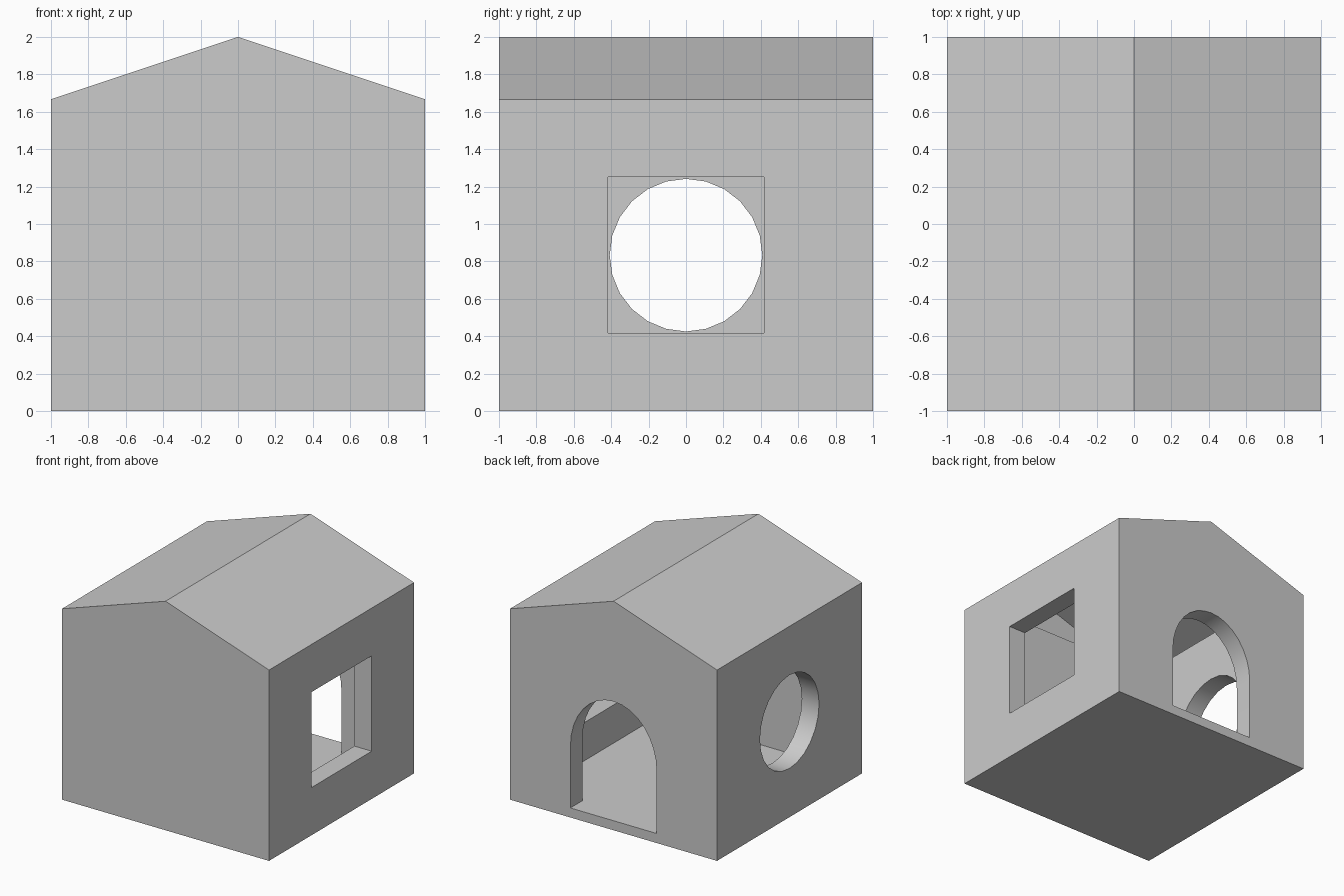
import bpy, bmesh, math
from mathutils import Vector

cube = bpy.data.objects.get("Cube")
if cube:
    bpy.data.objects.remove(cube, do_unlink=True)

WALL, FLOOR, EAVE, RIDGE = 1 / 6, 1 / 12, 5 / 3, 2.0
OPEN = 5 / 12          # half width of the openings
MID = 5 / 6            # height of the window centres

grey = bpy.data.materials.new("plain grey")
grey.use_nodes = True
colour = (0.6, 0.6, 0.6, 1)
grey.diffuse_color = colour
grey.node_tree.nodes["Principled BSDF"].inputs["Base Color"].default_value = colour


def add_object(name, bm):
    mesh = bpy.data.meshes.new(name)
    bmesh.ops.recalc_face_normals(bm, faces=bm.faces)
    bm.to_mesh(mesh)
    bm.free()
    mesh.materials.append(grey)
    obj = bpy.data.objects.new(name, mesh)
    bpy.context.collection.objects.link(obj)
    return obj


def prism(name, profile, direction):
    """Extrude a closed outline of 3D points along a direction."""
    bm = bmesh.new()
    face = bm.faces.new([bm.verts.new(p) for p in profile])
    extruded = bmesh.ops.extrude_face_region(bm, geom=[face], use_keep_orig=True)
    verts = [g for g in extruded["geom"] if isinstance(g, bmesh.types.BMVert)]
    bmesh.ops.translate(bm, verts=verts, vec=Vector(direction))
    return add_object(name, bm)


def box(name, x, y, z):
    outline = [(x[0], y[0], z[0]), (x[1], y[0], z[0]), (x[1], y[1], z[0]), (x[0], y[1], z[0])]
    return prism(name, outline, (0, 0, z[1] - z[0]))


def arc(radius_a, radius_b, sweep, steps):
    return [(radius_a * math.cos(sweep * i / steps), radius_b * math.sin(sweep * i / steps))
            for i in range(steps + 1)]


# Hollow body with a floor and open top
body = box("walls_and_floor", (-1, 1), (-1, 1), (0, EAVE))
inner = 1 - WALL
cavity = box("cavity_cutter", (-inner, inner), (-inner, inner), (FLOOR, 3))

# Square window on the left, round window on the right, arched door at the back
square = box("square_window_cutter", (0.7, 1.2), (-OPEN, OPEN), (MID - OPEN, MID + OPEN))
ring = arc(0.408, 0.408, math.tau, 24)[:-1]
circle = prism("round_window_cutter", [(-1.2, a, MID + b) for a, b in ring], (0.5, 0, 0))
arch = [(a, 0.7, 0.625 + b) for a, b in arc(OPEN, 0.5, math.pi, 16)]
door = prism("door_cutter", arch + [(-OPEN, 0.7, FLOOR), (OPEN, 0.7, FLOOR)], (0, 0.5, 0))

bpy.context.view_layer.objects.active = body
for cutter in (cavity, square, circle, door):
    cutter.hide_render = True
    cut = body.modifiers.new("cut", "BOOLEAN")
    cut.operation = "DIFFERENCE"
    cut.solver = "EXACT"
    cut.object = cutter
    bpy.ops.object.modifier_apply(modifier=cut.name)
    bpy.data.objects.remove(cutter, do_unlink=True)

# Thin gabled roof shell, open underneath
bm = bmesh.new()
front, back = [[bm.verts.new((x, y, z)) for x, z in ((-1, EAVE), (0, RIDGE), (1, EAVE))]
               for y in (-1, 1)]
bm.faces.new(front)
bm.faces.new(back)
for i in (0, 1):
    bm.faces.new((front[i], front[i + 1], back[i + 1], back[i]))
add_object("gabled_roof", bm)

# Smooth the curved reveals only
bpy.ops.object.select_all(action="DESELECT")
body.select_set(True)
bpy.context.view_layer.objects.active = body
bpy.ops.object.shade_smooth_by_angle(angle=math.radians(30))
